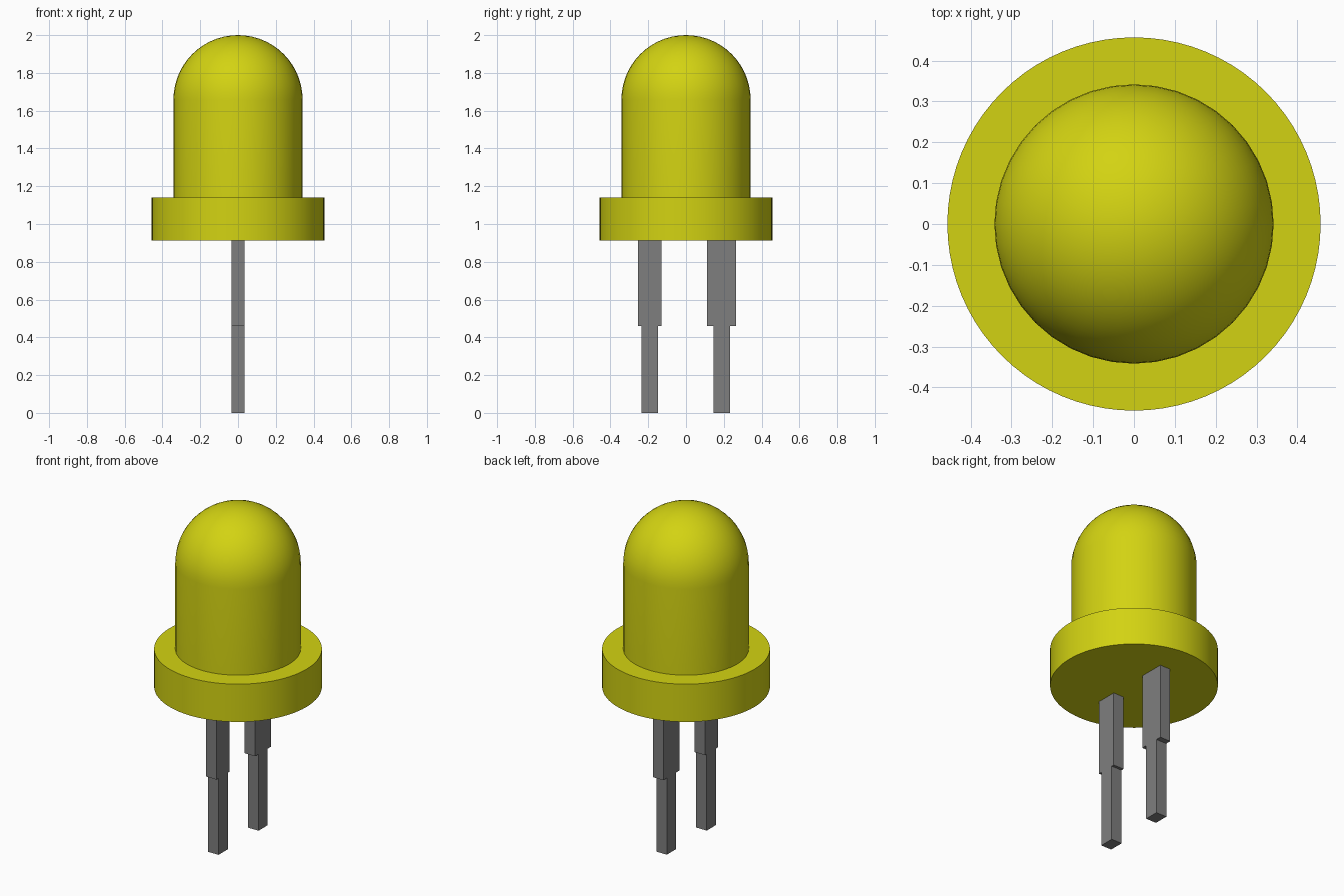
import bpy, bmesh, math

cube = bpy.data.objects.get("Cube")
if cube:
    bpy.data.objects.remove(cube, do_unlink=True)


def make_material(name, color):
    mat = bpy.data.materials.new(name)
    mat.use_nodes = True
    mat.diffuse_color = color
    mat.node_tree.nodes["Principled BSDF"].inputs["Base Color"].default_value = color
    return mat


yellow = make_material("yellow plastic", (0.65, 0.65, 0.006, 1))
grey = make_material("grey metal", (0.21, 0.21, 0.21, 1))


def finish(bm, name, mat, smooth=False):
    bmesh.ops.remove_doubles(bm, verts=bm.verts, dist=0.0001)
    bmesh.ops.recalc_face_normals(bm, faces=bm.faces)
    mesh = bpy.data.meshes.new(name)
    bm.to_mesh(mesh)
    bm.free()
    mesh.materials.append(mat)
    obj = bpy.data.objects.new(name, mesh)
    bpy.context.collection.objects.link(obj)
    if smooth:
        bpy.ops.object.select_all(action="DESELECT")
        obj.select_set(True)
        bpy.context.view_layer.objects.active = obj
        bpy.ops.object.shade_smooth_by_angle(angle=math.radians(35))
    return obj


def lathe(name, profile, sides, mat):
    """Spin an (r, z) profile around the z axis."""
    bm = bmesh.new()
    verts = [bm.verts.new((r, 0, z)) for r, z in profile]
    edges = [bm.edges.new(pair) for pair in zip(verts, verts[1:])]
    bmesh.ops.spin(bm, geom=verts + edges, cent=(0, 0, 0), axis=(0, 0, 1),
                   angle=math.tau, steps=sides, use_merge=True)
    return finish(bm, name, mat, smooth=True)


def leg(name, upper, lower):
    """Extrude a stepped side outline, wide above and narrow below."""
    top, step, half = 0.92, 0.46, 0.035
    outline = [(lower[0], 0), (lower[1], 0), (lower[1], step), (upper[1], step),
               (upper[1], top), (upper[0], top), (upper[0], step), (lower[0], step)]
    bm = bmesh.new()
    face = bm.faces.new([bm.verts.new((-half, y, z)) for y, z in outline])
    side = bmesh.ops.extrude_face_region(bm, geom=[face])["geom"]
    moved = [v for v in side if isinstance(v, bmesh.types.BMVert)]
    bmesh.ops.translate(bm, verts=moved, vec=(2 * half, 0, 0))
    return finish(bm, name, grey)


# Bulb: straight wall with a hemispherical cap
radius, rings = 0.342, 14
centre = 2 - radius
arc = [math.pi / 2 * i / rings for i in range(rings)]
cap = [(radius * math.cos(a), centre + radius * math.sin(a)) for a in arc]
lathe("bulb", [(0, 1.13), (radius, 1.13)] + cap + [(0, 2)], 40, yellow)

# Wide rim under the bulb
lathe("rim", [(0, 0.913), (0.457, 0.913), (0.457, 1.14), (0, 1.14)], 80, yellow)

# Two stepped metal legs
leg("front_leg", (-0.255, -0.13), (-0.235, -0.147))
leg("back_leg", (0.112, 0.265), (0.145, 0.232))
